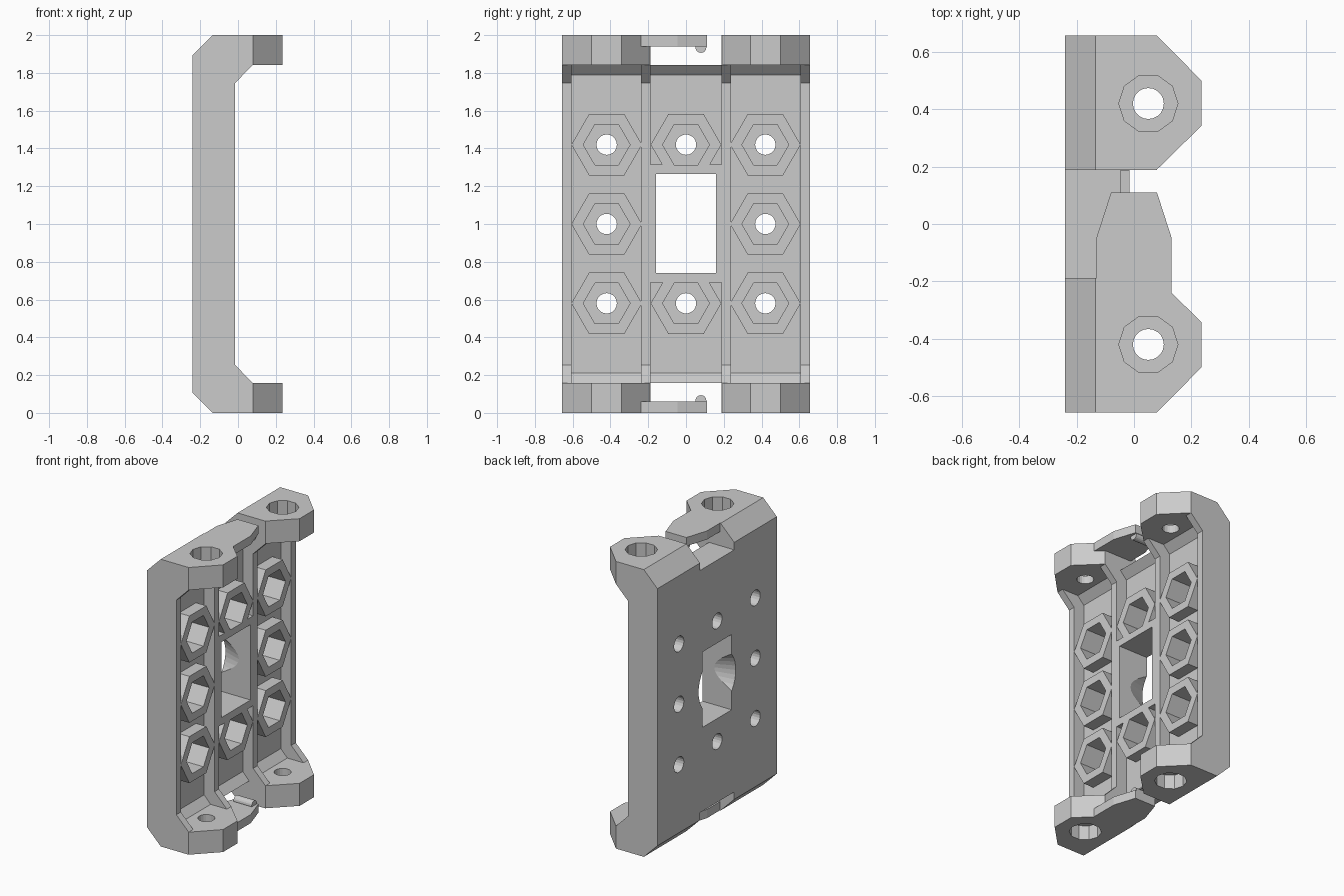
import bpy, bmesh, math

cube = bpy.data.objects.get("Cube")
if cube:
    bpy.data.objects.remove(cube, do_unlink=True)

grey = bpy.data.materials.new("plain_grey")
grey.use_nodes = True
COLOUR = (0.6, 0.6, 0.6, 1)
grey.diffuse_color = COLOUR
grey.node_tree.nodes["Principled BSDF"].inputs["Base Color"].default_value = COLOUR

PLACE = {
    "x": lambda u, v, t: (t, u, v),
    "y": lambda u, v, t: (u, t, v),
    "z": lambda u, v, t: (u, v, t),
}


def loft(name, axis, lower, upper, lo, hi):
    """Solid between two matching outlines stacked along an axis."""
    bm = bmesh.new()
    a = [bm.verts.new(PLACE[axis](u, v, lo)) for u, v in lower]
    b = [bm.verts.new(PLACE[axis](u, v, hi)) for u, v in upper]
    bm.faces.new(a)
    bm.faces.new(b)
    for i in range(len(a)):
        j = (i + 1) % len(a)
        bm.faces.new((a[i], a[j], b[j], b[i]))
    bmesh.ops.recalc_face_normals(bm, faces=bm.faces)
    mesh = bpy.data.meshes.new(name)
    bm.to_mesh(mesh)
    bm.free()
    mesh.materials.append(grey)
    ob = bpy.data.objects.new(name, mesh)
    bpy.context.scene.collection.objects.link(ob)
    return ob


def prism(name, axis, outline, lo, hi):
    return loft(name, axis, outline, outline, lo, hi)


def ring(n, r, cu=0, cv=0):
    return [(cu + r * math.cos(math.tau * i / n), cv + r * math.sin(math.tau * i / n))
            for i in range(n)]


def box(u0, u1, v0, v1):
    return [(u0, v0), (u1, v0), (u1, v1), (u0, v1)]


def mirror_v(half, centre):
    """Complete an outline by reflecting it about v = centre."""
    return half + [(u, 2 * centre - v) for u, v in reversed(half)]


def combine(target, tool, operation):
    mod = target.modifiers.new(operation.lower(), "BOOLEAN")
    mod.operation, mod.solver, mod.object = operation, "EXACT", tool
    bpy.context.view_layer.objects.active = target
    bpy.ops.object.modifier_apply(modifier=mod.name)
    bpy.data.objects.remove(tool, do_unlink=True)


BACK, FRONT, FLOOR = -0.24, -0.015, -0.095
LUG_X, LUG_Y, LUG_T = 0.05, 0.42, 0.157

# C-shaped side profile, trimmed to the lug outline seen from above
side = mirror_v([(BACK, 0.105), (-0.135, 0), (0.235, 0), (0.235, LUG_T),
                 (0.08, LUG_T), (FRONT, 0.253)], 1)
body = prism("bracket_body", "y", side, -0.657, 0.657)
plan = mirror_v([(-0.3, -0.657), (0.08, -0.657), (0.235, -0.5),
                 (0.235, -0.342), (0.08, -0.19)], 0)
combine(body, prism("plan", "z", plan, -0.1, 2.1), "INTERSECT")

# Three recessed bays between the walls and ribs
bay = mirror_v([(FLOOR, 0.21), (-0.045, LUG_T), (0.5, LUG_T)], 1)
for y0, y1 in ((-0.607, -0.237), (-0.188, 0.188), (0.237, 0.607)):
    combine(body, prism("bay", "y", bay, y0, y1), "DIFFERENCE")

# Gap between the lugs at both ends
for z0, z1 in ((-0.1, LUG_T), (2 - LUG_T, 2.1)):
    combine(body, prism("gap", "z", box(-0.5, 0.5, -0.188, 0.188), z0, z1), "DIFFERENCE")

# Window frame and hexagonal bosses, flush with the ribs
combine(body, prism("frame", "x", box(-0.2, 0.2, 0.69, 1.315), FLOOR - 0.02, FRONT), "UNION")
spots = [(y, 1 + dz) for y in (-LUG_Y, 0, LUG_Y) for dz in (-LUG_Y, 0, LUG_Y) if y or dz]
for y, z in spots:
    combine(body, prism("boss", "x", ring(6, 0.187, y, z), FLOOR - 0.02, FRONT), "UNION")

# Nut pockets with round holes through the back
for y, z in spots:
    combine(body, prism("pocket", "x", ring(6, 0.124, y, z), -0.165, 0.1), "DIFFERENCE")
    combine(body, prism("hole", "x", ring(20, 0.054, y, z), -0.4, 0), "DIFFERENCE")

# Window with a conical relief at the back
combine(body, prism("window", "x", box(-0.16, 0.16, 0.74, 1.265), -0.4, 0.1), "DIFFERENCE")
combine(body, loft("relief", "x", ring(40, 0.208, 0, 1), ring(40, 0.155, 0, 1),
                   BACK - 0.01, -0.09), "DIFFERENCE")

# Counterbored screw holes in the lugs
for y in (-LUG_Y, LUG_Y):
    for z0, z1 in ((-0.1, 0.1), (1.9, 2.1)):
        combine(body, prism("bore", "z", ring(10, 0.103, LUG_X, y), z0, z1), "DIFFERENCE")
    combine(body, prism("hole", "z", ring(20, 0.054, LUG_X, y), -0.1, 2.1), "DIFFERENCE")

# Tapered catch tongues with a small round bump, top and bottom
tongue = [(-0.13, -0.24), (0.13, -0.24), (0.13, -0.045), (0.08, 0.11),
          (-0.08, 0.11), (-0.13, -0.045)]
for label, z0, z1, bump in (("bottom", 0, 0.06, 0.065), ("top", 1.94, 2, 1.935)):
    catch = prism(label + "_catch", "z", tongue, z0, z1)
    combine(catch, prism("bump", "x", ring(16, 0.029, 0.079, bump), -0.07, 0.07), "UNION")
